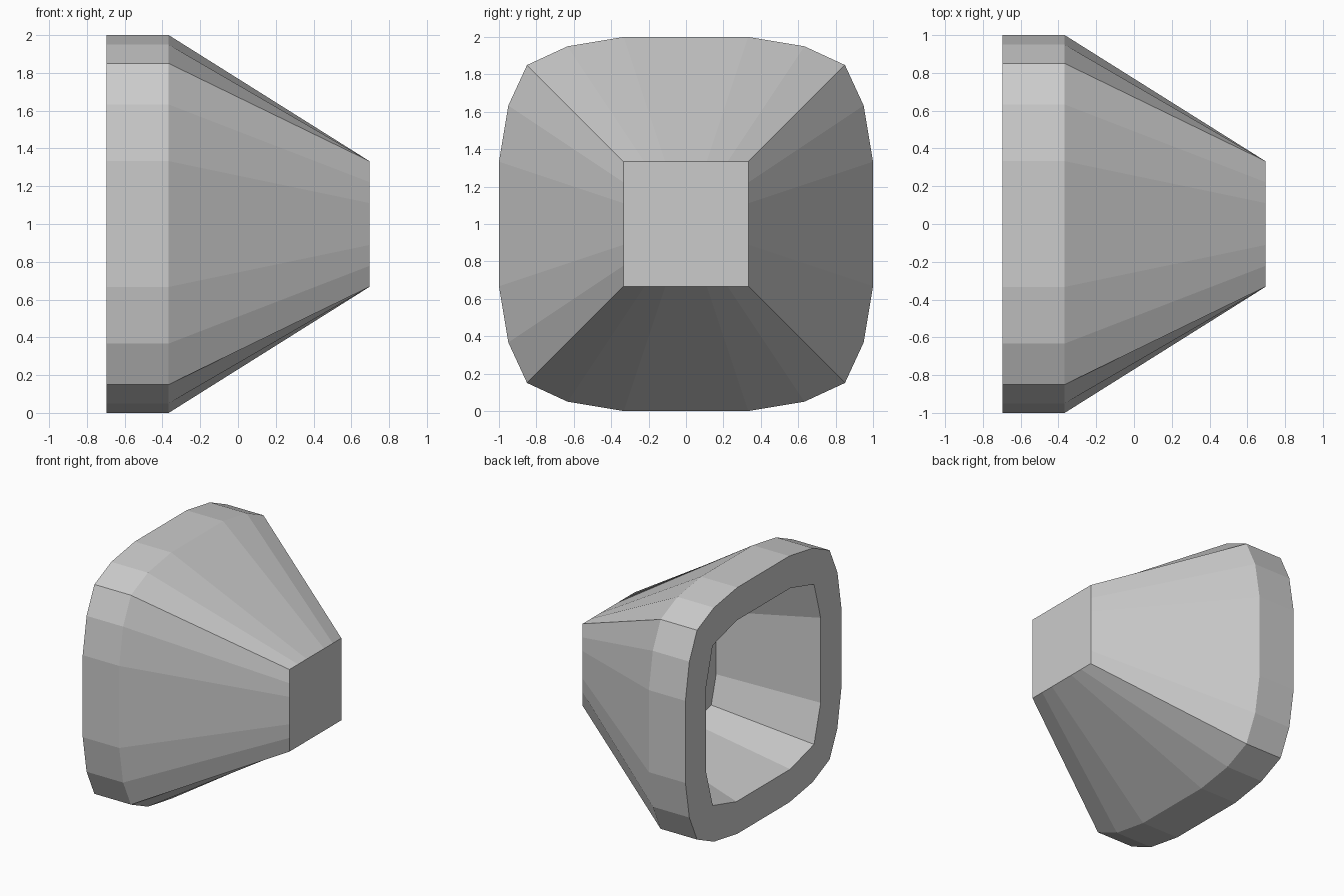
import bpy, bmesh

if "Cube" in bpy.data.objects:
    bpy.data.objects.remove(bpy.data.objects["Cube"])


def ring(bm, x, side):
    """Closed ring at x: one side's (along, out) points turned through four quarters."""
    verts = []
    for turn in range(4):
        for a, o in side:
            y, z = a, -o
            for _ in range(turn):
                y, z = -z, y
            verts.append(bm.verts.new((x, y, z + 1)))
    return verts


def bridge(bm, r1, r2):
    n = len(r1)
    for i in range(n):
        j = (i + 1) % n
        bm.faces.new((r1[i], r1[j], r2[j], r2[i]))


# Outer side profiles: rounded back and square nose, five segments per side
back = [(-0.85, 0.85), (-0.633, 0.95), (-0.333, 1), (0.333, 1), (0.633, 0.95)]
nose = [(k / 9, 1 / 3) for k in (-3, -2, -1, 1, 2)]
# Cavity profiles: simpler rounded square, tapering inward
mouth = [(-0.65, 0.65), (-0.345, 0.735), (0.345, 0.735)]
floor = [(a * 0.74, o * 0.74) for a, o in mouth]

bm = bmesh.new()
rim = ring(bm, -0.695, back)
shoulder = ring(bm, -0.367, back)
tip = ring(bm, 0.695, nose)
opening = ring(bm, -0.695, mouth)
bottom = ring(bm, 0.11, floor)

# Outer shell and nose cap
bridge(bm, rim, shoulder)
bridge(bm, shoulder, tip)
bm.faces.new(tip)

# Cavity walls and floor
bridge(bm, opening, bottom)
bm.faces.new(bottom)

# Flat back rim, one face per side between corners
for s in range(4):
    outer = [rim[(s * 5 + i) % 20] for i in range(6)]
    inner = [opening[(s * 3 + i) % 12] for i in range(4)]
    bm.faces.new(outer + inner[::-1])

bmesh.ops.recalc_face_normals(bm, faces=bm.faces)
mesh = bpy.data.meshes.new("hollow_cone_housing")
bm.to_mesh(mesh)
bm.free()
bpy.context.collection.objects.link(bpy.data.objects.new("hollow_cone_housing", mesh))
